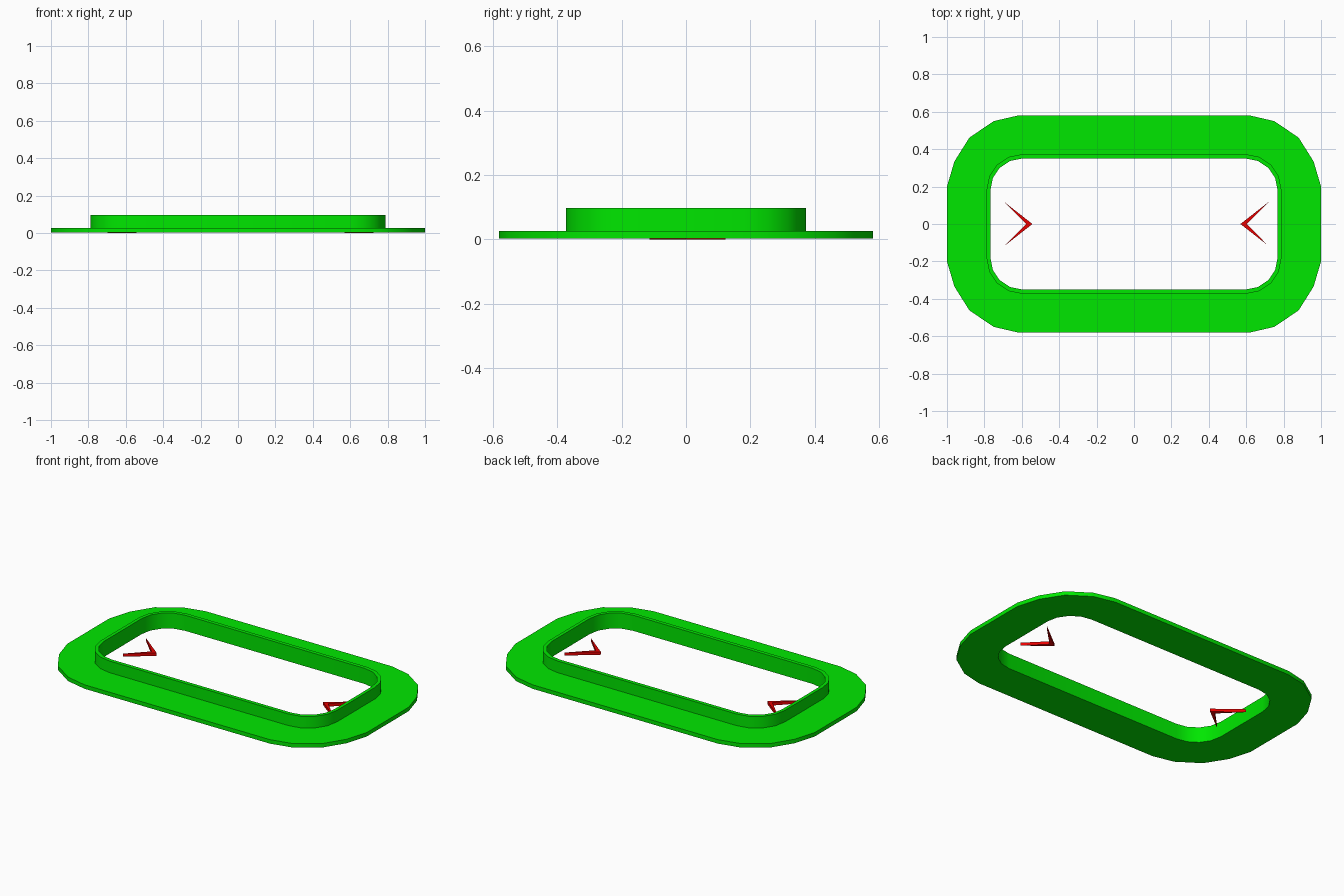
import bpy, bmesh, math

if "Cube" in bpy.data.objects:
    bpy.data.objects.remove(bpy.data.objects["Cube"])

SEG = 4  # segments per rounded corner


def material(name, rgb):
    m = bpy.data.materials.new(name)
    m.diffuse_color = (*rgb, 1)
    m.use_nodes = True
    m.node_tree.nodes["Principled BSDF"].inputs["Base Color"].default_value = m.diffuse_color
    return m


GREEN = material("bright green", (0.0, 0.8, 0.0))
RED = material("red", (0.8, 0.0, 0.0))


def mirror_corner(corner):
    """Closed outline from the +x +y corner, counter-clockwise."""
    left = [(-x, y) for x, y in reversed(corner)]
    return corner + left + [(-x, -y) for x, y in corner] + [(x, -y) for x, y in reversed(corner)]


def rounded(hx, hy, r):
    steps = [math.pi / 2 * i / SEG for i in range(SEG + 1)]
    return mirror_corner([(hx - r + r * math.cos(a), hy - r + r * math.sin(a)) for a in steps])


def finish(name, bm, mat, smooth=True):
    me = bpy.data.meshes.new(name)
    bm.to_mesh(me)
    bm.free()
    me.materials.append(mat)
    ob = bpy.data.objects.new(name, me)
    bpy.context.collection.objects.link(ob)
    if smooth:
        bpy.ops.object.select_all(action='DESELECT')
        ob.select_set(True)
        bpy.context.view_layer.objects.active = ob
        bpy.ops.object.shade_smooth_by_angle(angle=math.radians(30))
    return ob


def loft(name, loops, mat):
    """Skin a list of (outline, z) loops."""
    bm = bmesh.new()
    rings = [[bm.verts.new((x, y, z)) for x, y in pts] for pts, z in loops]
    n = len(rings[0])
    for a, b in zip(rings, rings[1:]):
        for i in range(n):
            j = (i + 1) % n
            bm.faces.new((a[i], a[j], b[j], b[i]))
    return finish(name, bm, mat)


outer = mirror_corner([(1, 0.2), (0.96, 0.335), (0.88, 0.462), (0.75, 0.55), (0.62, 0.58)])
lip_out = rounded(0.788, 0.373, 0.19)
lip_in = rounded(0.768, 0.35, 0.17)
BOTTOM, DECK, TOP = 0.003, 0.027, 0.097

# Flat flange and the raised lip around its opening
loft("flange", [(lip_in, BOTTOM), (outer, BOTTOM), (outer, DECK), (lip_out, DECK)], GREEN)
loft("raised_lip", [(lip_out, DECK), (lip_out, TOP), (lip_in, TOP), (lip_in, BOTTOM)], GREEN)


# Thin arrowheads inside the opening, pointing at the middle
def arrow(name, side):
    bm = bmesh.new()
    pts = [(0.556, 0), (0.702, -0.114), (0.59, 0), (0.712, 0.122)]
    vs = [bm.verts.new((side * x + 0.013, y, 0)) for x, y in pts]
    faces = [bm.faces.new((vs[0], vs[1], vs[2])), bm.faces.new((vs[0], vs[2], vs[3]))]
    ext = bmesh.ops.extrude_face_region(bm, geom=faces, use_keep_orig=True)
    for v in ext["geom"]:
        if isinstance(v, bmesh.types.BMVert):
            v.co.z = 0.018
    bmesh.ops.recalc_face_normals(bm, faces=bm.faces)
    finish(name, bm, RED, smooth=False)


arrow("right_arrow", 1)
arrow("left_arrow", -1)
